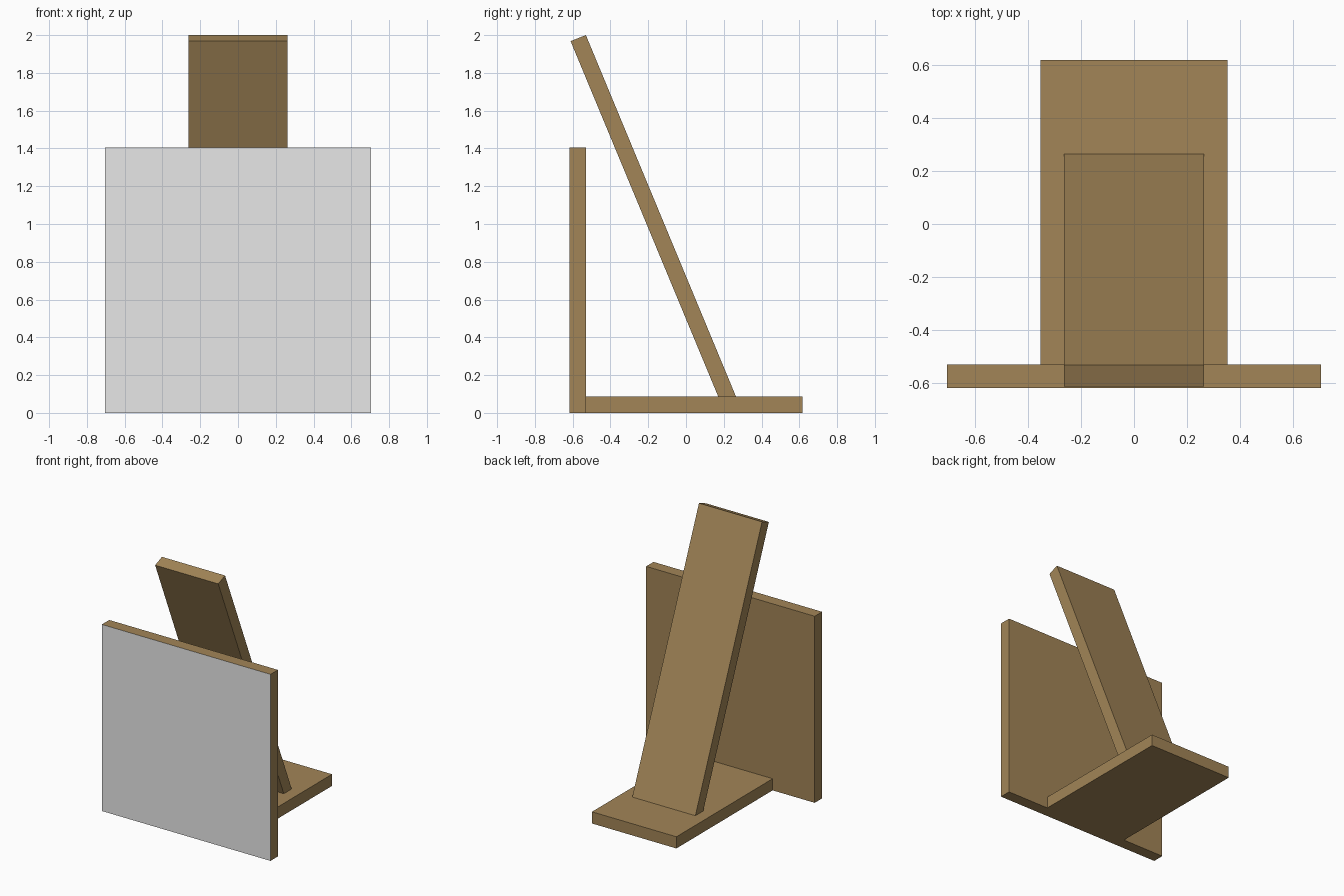
import bpy
import bmesh

cube = bpy.data.objects.get("Cube")
if cube:
    bpy.data.objects.remove(cube, do_unlink=True)


def make_material(name, rgb):
    mat = bpy.data.materials.new(name)
    mat.use_nodes = True
    mat.diffuse_color = (*rgb, 1)
    mat.node_tree.nodes["Principled BSDF"].inputs["Base Color"].default_value = (*rgb, 1)
    return mat


wood = make_material("brown wood", (0.36, 0.234, 0.095))
grey = make_material("light grey", (0.8, 0.8, 0.8))


def make_board(name, half_width, profile, materials):
    """Extrude a (y, z) side profile symmetrically across x."""
    bm = bmesh.new()
    side = bm.faces.new([bm.verts.new((-half_width, y, z)) for y, z in profile])
    extruded = bmesh.ops.extrude_face_region(bm, geom=[side], use_keep_orig=True)
    new_verts = [v for v in extruded["geom"] if isinstance(v, bmesh.types.BMVert)]
    bmesh.ops.translate(bm, verts=new_verts, vec=(2 * half_width, 0, 0))
    bmesh.ops.recalc_face_normals(bm, faces=bm.faces)
    mesh = bpy.data.meshes.new(name)
    bm.to_mesh(mesh)
    bm.free()
    for mat in materials:
        mesh.materials.append(mat)
    board = bpy.data.objects.new(name, mesh)
    bpy.context.collection.objects.link(board)
    return board


def rectangle(y0, y1, z0, z1):
    return [(y0, z0), (y1, z0), (y1, z1), (y0, z1)]


FRONT, PANEL_BACK, BACK = -0.617, -0.529, 0.617
THICK = 0.088

# Upright panel with a grey front face
panel = make_board("front_panel", 0.703, rectangle(FRONT, PANEL_BACK, 0, 1.406), [wood, grey])
for face in panel.data.polygons:
    face.material_index = 1 if face.normal.y < -0.9 else 0

# Flat base behind the panel
make_board("base_board", 0.352, rectangle(PANEL_BACK, BACK, 0, THICK), [wood])

# Leaning plank, cut flush with the base at its foot
make_board("leaning_plank", 0.263,
           [(0.17, THICK), (0.264, THICK), (-0.53, 2.0), (-0.611, 1.968)], [wood])
